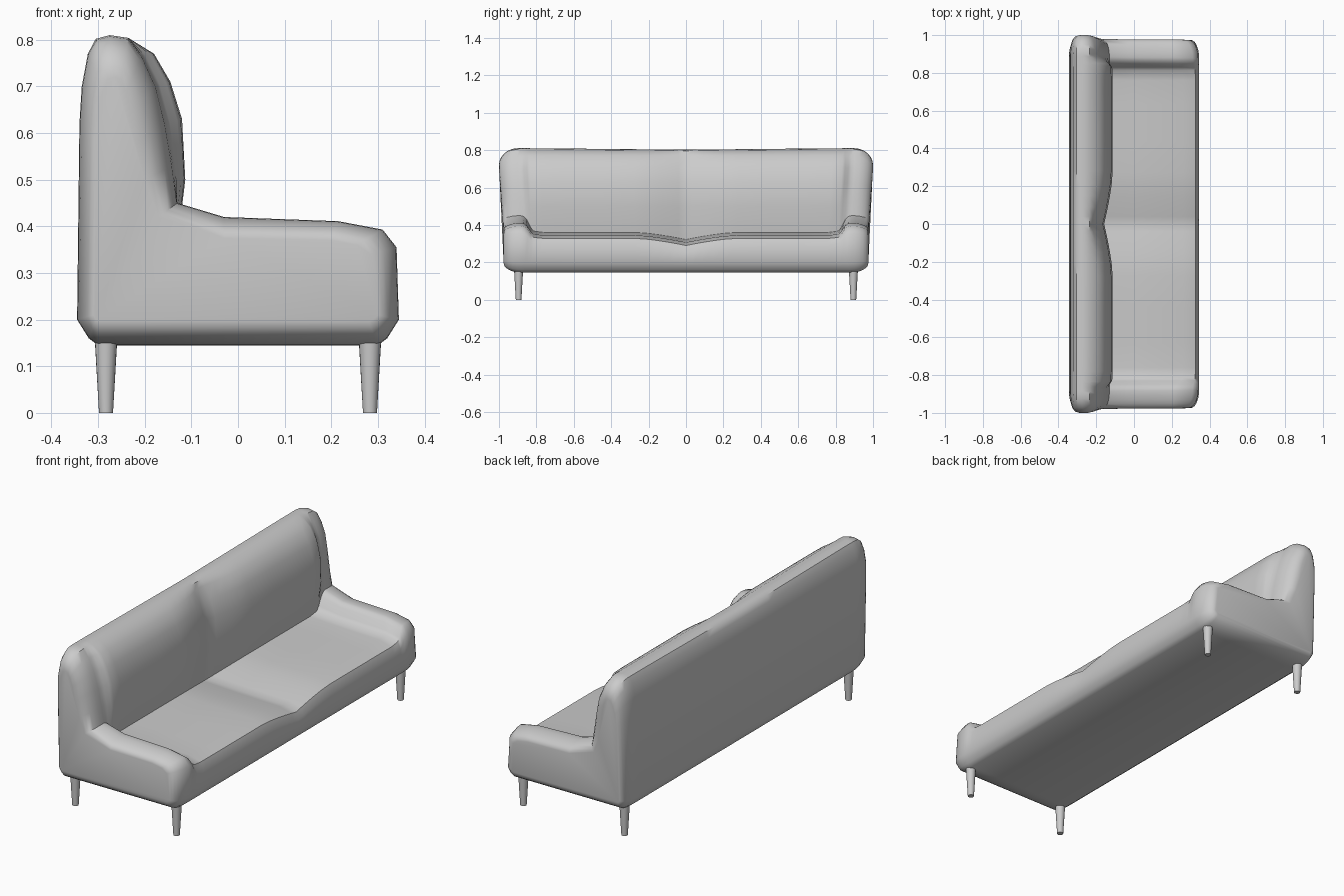
import bpy, bmesh, math

if "Cube" in bpy.data.objects:
    bpy.data.objects.remove(bpy.data.objects["Cube"])

# Side profiles (x, z), all with matching point order, starting at the bottom rear
BOTTOM = [(-.30, .145), (.30, .145), (.32, .16), (.345, .2)]
REAR = [(-.235, .804), (-.275, .81), (-.305, .802), (-.322, .77),
        (-.335, .70), (-.34, .62), (-.345, .2), (-.32, .16)]
SEAT = BOTTOM + [(.34, .295), (.325, .328), (.26, .345), (0, .352), (-.13, .36),
                 (-.113, .50), (-.12, .63), (-.145, .71), (-.18, .77)] + REAR
ARM = BOTTOM + [(.34, .355), (.31, .393), (.215, .411), (-.03, .42), (-.13, .45),
                (-.14, .53), (-.155, .62), (-.175, .70), (-.205, .765)] + REAR
CAP = [(-.30, .195), (.28, .195), (.29, .2), (.30, .21), (.285, .34), (.255, .36),
       (.20, .37), (-.03, .375), (-.17, .42), (-.20, .50), (-.22, .58),
       (-.23, .65), (-.24, .69), (-.25, .715), (-.265, .72), (-.28, .715),
       (-.29, .69), (-.30, .65), (-.305, .58), (-.31, .21), (-.305, .2)]


def mix(p, q, t):
    return [(a + (c - a) * t, b + (d - b) * t) for (a, b), (c, d) in zip(p, q)]


def seat_section(y):
    """Seat and back profile with the soft dip at the middle."""
    g = max(0, 1 - abs(y) / .27) ** 1.4
    out = []
    for i, (x, z) in enumerate(SEAT):
        if 4 <= i <= 8:
            z -= .038 * g
        if 8 <= i <= 12:
            x -= .045 * g
        if 13 <= i <= 15:
            z -= .008 * (1 - abs(y) / .8)
        out.append((x, z))
    return out


# Sections of one half, from the middle outwards
half = [(y, seat_section(y)) for y in (0, .04, .09, .15, .21, .28, .45, .65, .78)]
half += [(y, mix(SEAT, ARM, t)) for y, t in ((.835, .08), (.85, .3), (.868, .75), (.885, .95))]
for k in range(7):
    a = math.pi / 2 * k / 6
    half.append((.90 + .10 * math.sin(a), mix(ARM, CAP, 1 - math.cos(a))))
sections = [(-y, p) for y, p in reversed(half[1:])] + half

# Upholstered body: loft through the sections, flaring outwards at the top
bm = bmesh.new()
rings = []
for y, prof in sections:
    ring = []
    for x, z in prof:
        flare = min(1, max(0, (z - .35) / .35))
        ring.append(bm.verts.new((x, y * (.975 + .025 * flare), z)))
    rings.append(ring)
n = len(SEAT)
for r, s in zip(rings, rings[1:]):
    for i in range(n):
        j = (i + 1) % n
        bm.faces.new((r[i], r[j], s[j], s[i]))
bm.faces.new(rings[0])
bm.faces.new(rings[-1])
bmesh.ops.recalc_face_normals(bm, faces=bm.faces)
mesh = bpy.data.meshes.new("sofa_body")
bm.to_mesh(mesh)
bm.free()
body = bpy.data.objects.new("sofa_body", mesh)
bpy.context.collection.objects.link(body)
parts = [body]

# Tapered legs
for sx, xn in ((-1, "rear"), (1, "front")):
    for sy, yn in ((-1, "right"), (1, "left")):
        bpy.ops.mesh.primitive_cone_add(vertices=20, radius1=.015, radius2=.024, depth=.155,
                                        location=(sx * .283, sy * .895, .0775))
        leg = bpy.context.object
        leg.name = f"{xn}_{yn}_leg"
        parts.append(leg)

# Smooth shading with crisp base edges
bpy.ops.object.select_all(action='DESELECT')
for o in parts:
    o.select_set(True)
bpy.context.view_layer.objects.active = body
bpy.ops.object.shade_smooth_by_angle(angle=math.radians(42))
